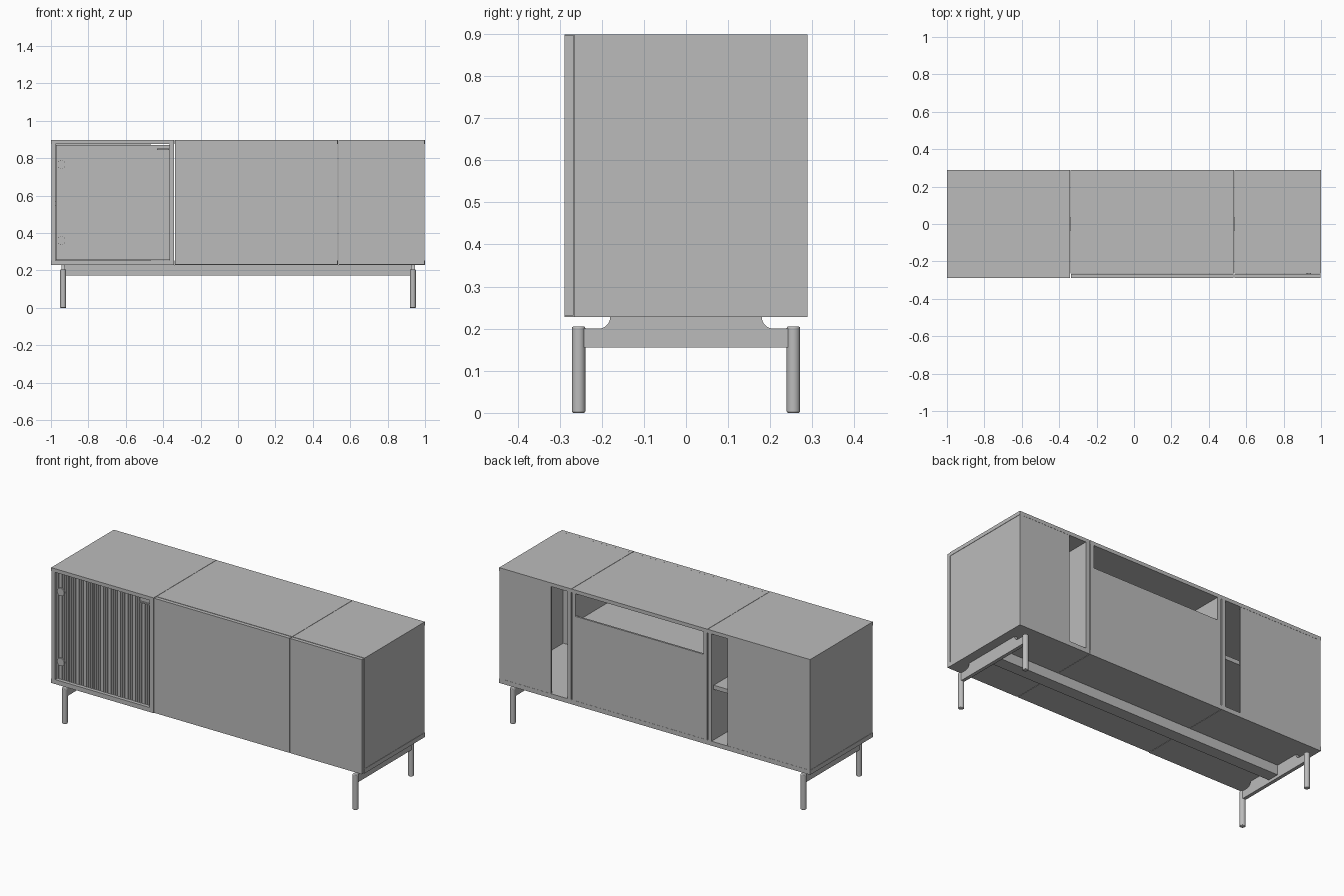
import bpy
import bmesh
import math
from mathutils import Matrix

cube = bpy.data.objects.get("Cube")
if cube:
    bpy.data.objects.remove(cube, do_unlink=True)

grey = bpy.data.materials.new("plain_grey")
grey.use_nodes = True
colour = (0.5, 0.5, 0.5, 1)
grey.diffuse_color = colour
grey.node_tree.nodes["Principled BSDF"].inputs["Base Color"].default_value = colour


def finish(name, bm):
    bmesh.ops.recalc_face_normals(bm, faces=bm.faces)
    mesh = bpy.data.meshes.new(name)
    bm.to_mesh(mesh)
    bm.free()
    mesh.materials.append(grey)
    obj = bpy.data.objects.new(name, mesh)
    bpy.context.collection.objects.link(obj)
    return obj


def box(name, x, y, z):
    """Box from (min, max) ranges on each axis."""
    bm = bmesh.new()
    bmesh.ops.create_cube(bm, size=1)
    for v in bm.verts:
        for i, (lo, hi) in enumerate((x, y, z)):
            v.co[i] = lo if v.co[i] < 0 else hi
    return finish(name, bm)


def smooth(obj):
    bpy.ops.object.select_all(action="DESELECT")
    obj.select_set(True)
    bpy.context.view_layer.objects.active = obj
    bpy.ops.object.shade_smooth_by_angle(angle=math.radians(35))


def cylinder(name, centre, radius, depth, axis="Z", bevel=0):
    bm = bmesh.new()
    turn = Matrix.Rotation(math.pi / 2, 4, "X") if axis == "Y" else Matrix()
    bmesh.ops.create_cone(bm, cap_ends=True, segments=32, radius1=radius, radius2=radius,
                          depth=depth, matrix=Matrix.Translation(centre) @ turn)
    obj = finish(name, bm)
    if bevel:
        mod = obj.modifiers.new("rounded_rim", "BEVEL")
        mod.width, mod.segments = bevel, 3
    smooth(obj)


LOW, FLOOR, CEIL, HIGH = 0.228, 0.254, 0.877, 0.898
BACK, FRONT, DOOR = 0.288, -0.288, -0.265
SIDE = 0.025


def carcass(name, x0, x1, front):
    """Open cabinet shell with top, bottom and two sides."""
    y = (front, BACK)
    box(name + "_top", (x0, x1), y, (CEIL, HIGH))
    box(name + "_bottom", (x0, x1), y, (LOW, FLOOR))
    box(name + "_right_side", (x0 + 0.002, x0 + SIDE), y, (FLOOR, CEIL))
    box(name + "_left_side", (x1 - SIDE, x1 - 0.002), y, (FLOOR, CEIL))


# Three cabinets side by side
A, B = -0.34, 0.535
carcass("tambour_cabinet", -1, A - 0.001, FRONT)
carcass("centre_cabinet", A + 0.001, B - 0.001, DOOR)
carcass("end_cabinet", B + 0.001, 1, DOOR)

# Flat front doors
for name, x0, x1 in (("centre_door", A, B), ("end_door", B, 1)):
    box(name, (x0 + 0.002, x1 - 0.002), (FRONT, DOOR - 0.002), (LOW + 0.003, HIGH - 0.001))

# Back panels, leaving cable openings
back = (BACK - 0.012, BACK - 0.001)
box("tambour_cabinet_back", (-1 + SIDE, -0.468), back, (FLOOR, CEIL))
box("centre_cabinet_back", (A + SIDE, B - SIDE), back, (FLOOR, 0.745))
box("end_cabinet_back", (0.668, 1 - SIDE), back, (FLOOR, CEIL))

# Inner shelves
box("tambour_cabinet_shelf", (-1 + SIDE, A - SIDE), (-0.23, BACK - 0.02), (0.548, 0.572))
box("centre_cabinet_shelf", (A + SIDE, B - SIDE), (DOOR, BACK - 0.014), (0.69, 0.712))

# Ribbed sliding door
dx0, dx1, dz = -0.973, -0.367, (0.257, 0.871)
box("ribbed_door_backing", (dx0, dx1), (-0.268, -0.258), dz)
rib = box("ribbed_door_slats", (dx0, dx0 + 0.0095), (-0.273, -0.268), dz)
array = rib.modifiers.new("slats", "ARRAY")
array.count = 50
array.use_relative_offset = False
array.use_constant_offset = True
array.constant_offset_displace = ((dx1 - dx0) / 50, 0, 0)

# Door discs and pull tab
for name, z in (("upper_disc", 0.767), ("lower_disc", 0.36)):
    cylinder(name, (-0.945, -0.272, z), 0.023, 0.016, axis="Y")
box("pull_tab", (-0.433, -0.369), (-0.286, -0.27), (0.845, 0.852))
box("pull_tab_plate", (-0.433, -0.369), (-0.276, -0.27), (0.852, 0.871))


def cross_rail(name, x):
    """Plate between two legs, with a raised middle and concave shoulders."""
    r = 0.028
    half = [(0.255, 0.155), (0.255, 0.2)]
    for i in range(9):
        a = math.pi / 2 * i / 8
        half.append((0.208 - r * math.sin(a), LOW - r * math.cos(a)))
    outline = half + [(-y, z) for y, z in reversed(half)]
    bm = bmesh.new()
    face = bm.faces.new([bm.verts.new((x - 0.01, y, z)) for y, z in outline])
    side = bmesh.ops.extrude_face_region(bm, geom=[face])
    moved = [v for v in side["geom"] if isinstance(v, bmesh.types.BMVert)]
    bmesh.ops.translate(bm, verts=moved, vec=(0.02, 0, 0))
    smooth(finish(name, bm))


# Base frame
for side, sx in (("left", 1), ("right", -1)):
    cross_rail(side + "_cross_rail", sx * 0.935)
    for end, sy in (("front", -1), ("back", 1)):
        cylinder(f"{end}_{side}_leg", (sx * 0.935, sy * 0.255, 0.1025), 0.016, 0.205, bevel=0.004)
box("long_rail", (-0.93, 0.93), (-0.035, 0.035), (0.172, LOW))
